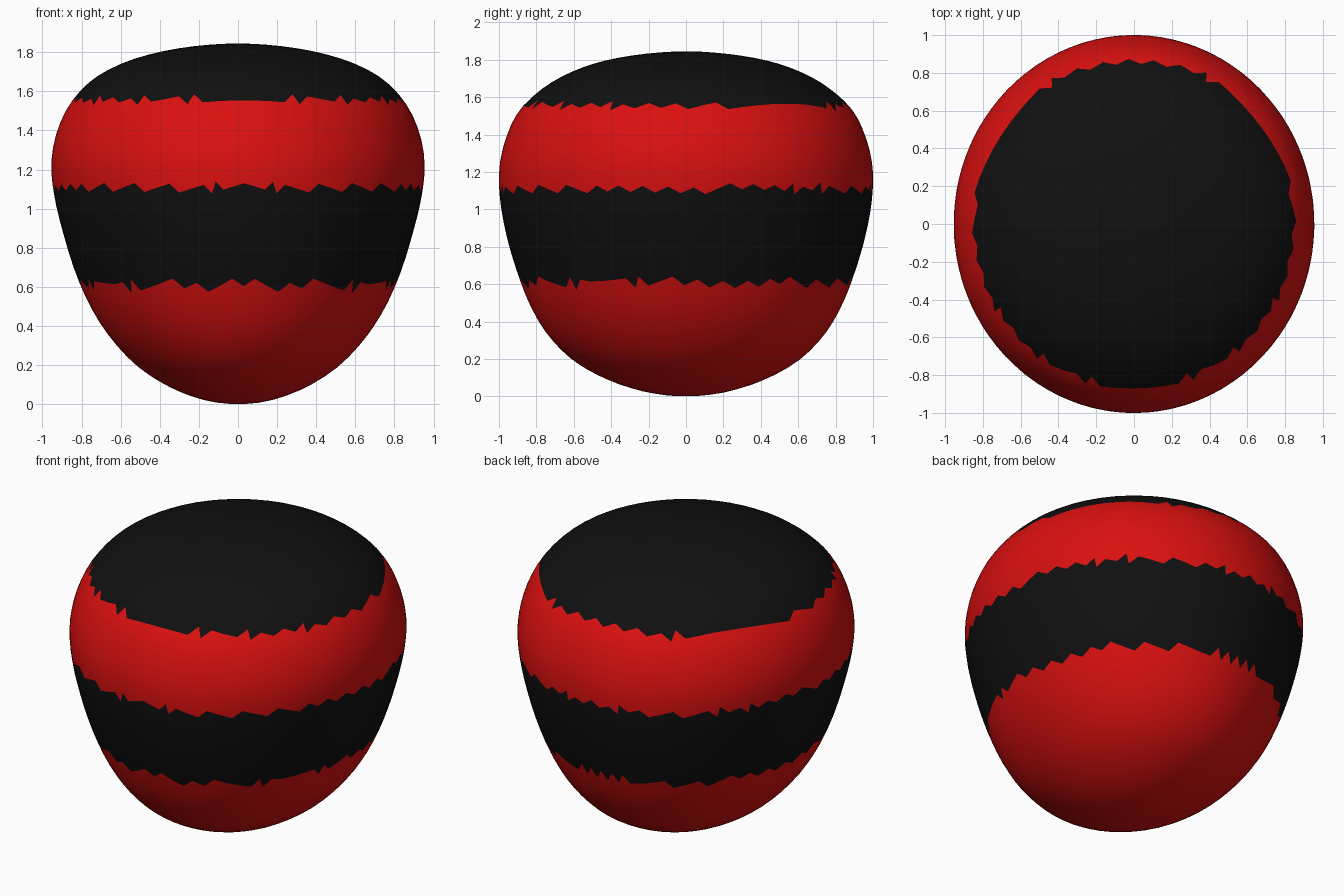
import bpy, bmesh, math
from mathutils import Matrix

cube = bpy.data.objects.get("Cube")
if cube:
    bpy.data.objects.remove(cube, do_unlink=True)

# Outline from bottom to top in even steps: height, half width, half depth
PROFILE = [
    (0.0, 0.0, 0.0), (0.02, 0.17, 0.20), (0.085, 0.345, 0.41), (0.19, 0.51, 0.60),
    (0.33, 0.645, 0.74), (0.49, 0.75, 0.835), (0.67, 0.83, 0.905), (0.86, 0.89, 0.96),
    (1.05, 0.937, 0.994), (1.22, 0.955, 0.998), (1.38, 0.93, 0.963), (1.53, 0.863, 0.89),
    (1.655, 0.75, 0.755), (1.74, 0.60, 0.60), (1.797, 0.42, 0.425), (1.832, 0.215, 0.215),
    (1.845, 0.0, 0.0),
]
# Heights where the two colours swap
BANDS = (0.61, 1.11, 1.555)


def make_material(name, rgb):
    mat = bpy.data.materials.new(name)
    mat.use_nodes = True
    mat.diffuse_color = (*rgb, 1)
    bsdf = mat.node_tree.nodes["Principled BSDF"]
    bsdf.inputs["Base Color"].default_value = (*rgb, 1)
    bsdf.inputs["Roughness"].default_value = 0.6
    return mat


def knot(i):
    """Profile point, mirrored through the poles so both ends stay round."""
    last = len(PROFILE) - 1
    if 0 <= i <= last:
        return PROFILE[i]
    z, rx, ry = PROFILE[-i if i < 0 else 2 * last - i]
    return (z, -rx, -ry)


def sample(t):
    """Smooth curve through the profile, t from 0 (bottom) to 1 (top)."""
    u = t * (len(PROFILE) - 1)
    i = min(int(u), len(PROFILE) - 2)
    f = u - i
    return [0.5 * (2 * b + (c - a) * f + (2 * a - 5 * b + 4 * c - d) * f ** 2
                   + (3 * b - a - 3 * c + d) * f ** 3)
            for a, b, c, d in zip(*(knot(i + k) for k in (-1, 0, 1, 2)))]


# Ball with an edge on top, so it repeats every half turn
bm = bmesh.new()
bmesh.ops.create_icosphere(bm, subdivisions=5, radius=1.0)
turn = Matrix.Rotation(math.radians(92), 3, 'Z') @ Matrix.Rotation(math.atan(2) / 2, 3, 'Y')

# Shape the ball to the outline
for v in bm.verts:
    d = (turn @ v.co).normalized()
    z, rx, ry = sample(1 - math.acos(max(-1, min(1, d.z))) / math.pi)
    a = math.atan2(d.y, d.x)
    v.co = (rx * math.cos(a), ry * math.sin(a), z)

# Alternate the colours by face height, leaving jagged borders
for face in bm.faces:
    height = face.calc_center_median().z
    face.material_index = sum(height > b for b in BANDS) % 2
    face.smooth = True

mesh = bpy.data.meshes.new("striped_body")
bm.to_mesh(mesh)
bm.free()
mesh.materials.append(make_material("red", (0.7, 0.005, 0.005)))
mesh.materials.append(make_material("black", (0.005, 0.005, 0.005)))
body = bpy.data.objects.new("striped_body", mesh)
bpy.context.collection.objects.link(body)
